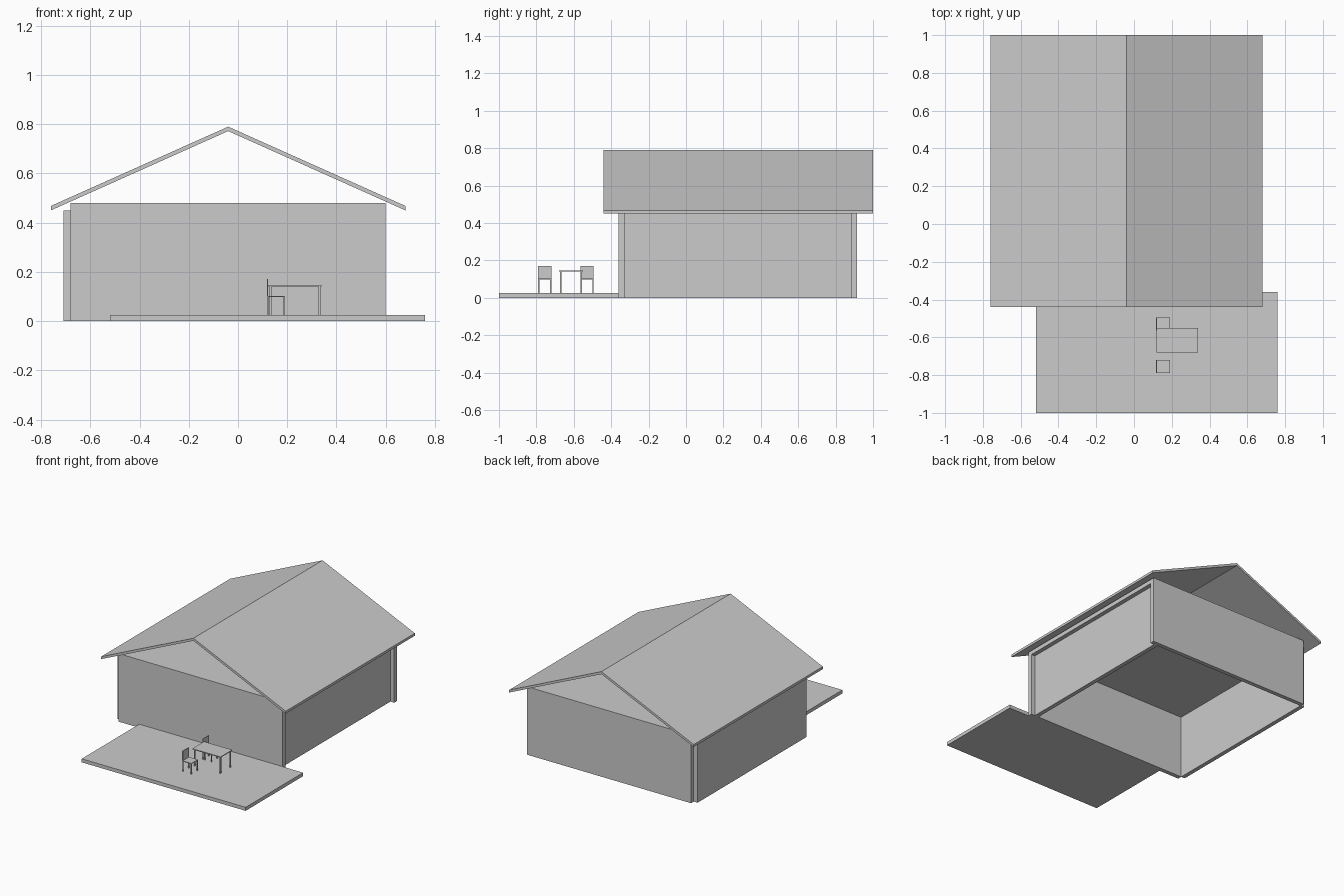
import bpy

cube = bpy.data.objects.get("Cube")
if cube:
    bpy.data.objects.remove(cube, do_unlink=True)

grey = bpy.data.materials.new("plain grey")
grey.use_nodes = True
colour = (0.6, 0.6, 0.6, 1)
grey.diffuse_color = colour
grey.node_tree.nodes["Principled BSDF"].inputs["Base Color"].default_value = colour


def add_mesh(name, verts, faces):
    mesh = bpy.data.meshes.new(name)
    mesh.from_pydata(verts, [], faces)
    mesh.materials.append(grey)
    obj = bpy.data.objects.new(name, mesh)
    bpy.context.collection.objects.link(obj)
    return obj


def prism(name, profile, y0, y1):
    """Extrude an x-z outline (anticlockwise from the front) along y."""
    n = len(profile)
    verts = [(x, y, z) for y in (y0, y1) for x, z in profile]
    faces = [tuple(range(n)), tuple(reversed(range(n, 2 * n)))]
    faces += [(i, i + n, (i + 1) % n + n, (i + 1) % n) for i in range(n)]
    return add_mesh(name, verts, faces)


def box(name, x, y, z):
    outline = [(x[0], z[0]), (x[1], z[0]), (x[1], z[1]), (x[0], z[1])]
    return prism(name, outline, *y)


def legs(name, x, y, z, size):
    """Four square legs at the corners of a rectangle."""
    for side, lx in (("right", x[0]), ("left", x[1] - size)):
        for end, ly in (("front", y[0]), ("back", y[1] - size)):
            box(f"{name}_leg_{end}_{side}", (lx, lx + size), (ly, ly + size), z)


# House shell: open underneath, side walls shifted against the end walls
wall_top, ceiling_top = 0.45, 0.48
house_x, front_y, back_y, thick = (-0.68, 0.60), -0.36, 0.915, 0.03
inner_y = (front_y + thick, back_y - thick)
box("front_wall", house_x, (front_y, inner_y[0]), (0, wall_top))
box("back_wall", house_x, (inner_y[1], back_y), (0, wall_top))
box("right_wall", (-0.71, -0.68), inner_y, (0, wall_top))
box("left_wall", (0.54, 0.57), inner_y, (0, wall_top))
box("ceiling", house_x, (front_y, back_y), (wall_top, ceiling_top))

# Gable roof with open ends
ridge, half, eave, peak, depth = -0.04, 0.72, 0.45, 0.772, 0.018
for side, s in (("left", 1), ("right", -1)):
    x = ridge + s * half
    outline = [(ridge, peak), (x, eave), (x, eave + depth), (ridge, peak + depth)]
    prism(f"roof_{side}", outline if s > 0 else outline[::-1], -0.44, 1.0)

# Patio
floor = 0.025
box("patio", (-0.52, 0.76), (-1.0, front_y), (0, floor))

# Table
table_x, table_y = (0.12, 0.34), (-0.68, -0.55)
box("table_top", table_x, table_y, (0.14, 0.146))
legs("table", (0.128, 0.336), (-0.674, -0.556), (floor, 0.14), 0.008)

# Two chairs, one on each long side of the table
for name, y in (("front_chair", (-0.79, -0.72)), ("back_chair", (-0.565, -0.495))):
    box(f"{name}_seat", (0.12, 0.19), y, (0.097, 0.102))
    box(f"{name}_back", (0.117, 0.122), y, (0.102, 0.17))
    legs(name, (0.118, 0.19), y, (floor, 0.097), 0.006)
